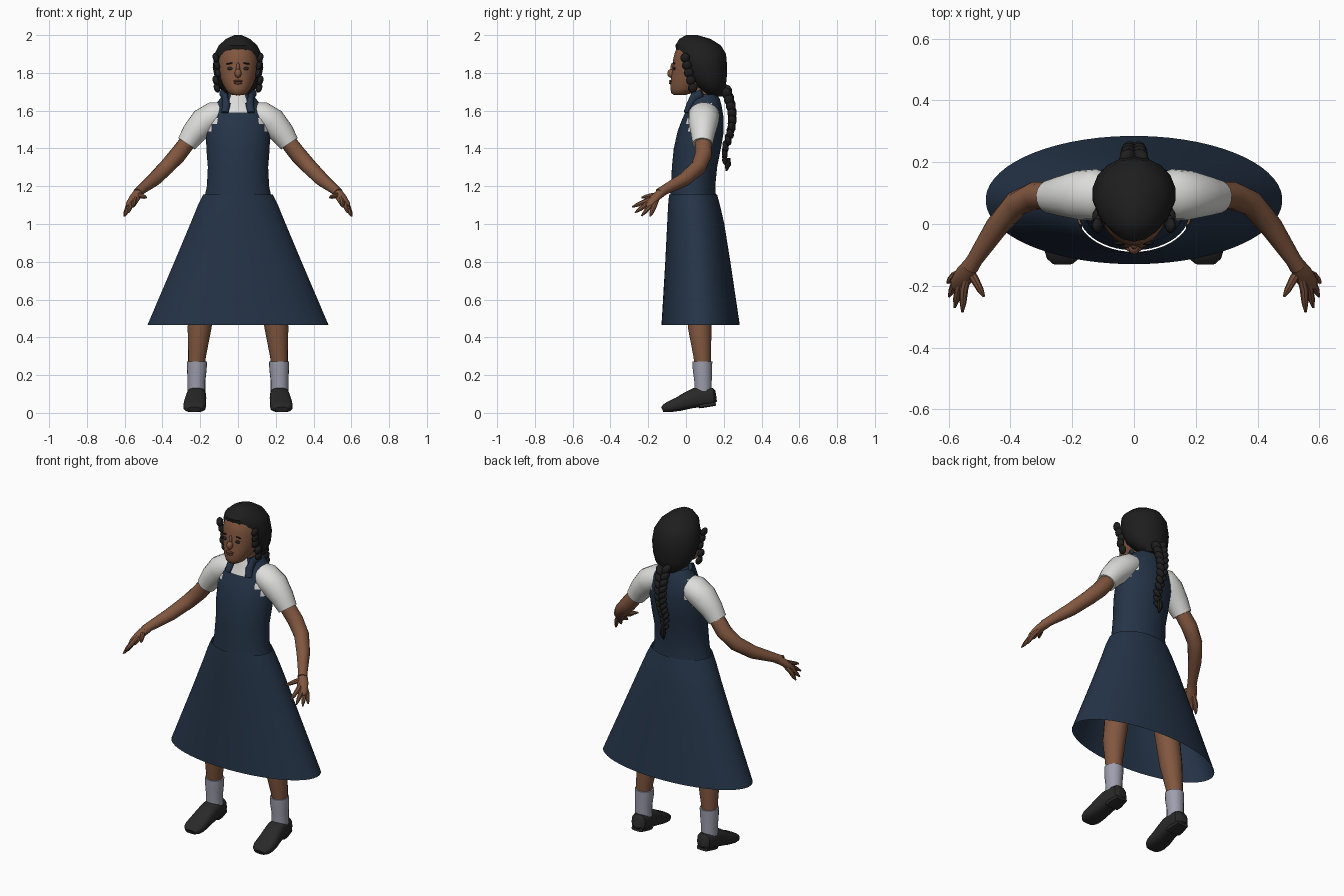
import bpy, bmesh, math
from mathutils import Vector, Matrix

if "Cube" in bpy.data.objects:
    bpy.data.objects.remove(bpy.data.objects["Cube"], do_unlink=True)


def material(name, r, g, b):
    m = bpy.data.materials.new(name)
    m.use_nodes = True
    m.diffuse_color = (r, g, b, 1)
    bsdf = next(n for n in m.node_tree.nodes if n.type == "BSDF_PRINCIPLED")
    bsdf.inputs["Base Color"].default_value = (r, g, b, 1)
    bsdf.inputs["Roughness"].default_value = 0.9
    return m


navy = material("navy cloth", .018, .034, .064)
white = material("white cotton", .72, .72, .70)
skin = material("brown skin", .22, .095, .05)
hair = material("black hair", .013, .013, .013)
sock = material("grey sock", .34, .34, .42)
leather = material("black leather", .022, .022, .022)
eye = material("dark eye", .02, .02, .025)
lip = material("dark lip", .13, .05, .035)


def finish(name, bm, mats, rule=None, angle=40):
    bmesh.ops.recalc_face_normals(bm, faces=bm.faces)
    if rule:
        for f in bm.faces:
            f.material_index = rule(f.calc_center_median())
    me = bpy.data.meshes.new(name)
    bm.to_mesh(me)
    bm.free()
    for m in mats:
        me.materials.append(m)
    ob = bpy.data.objects.new(name, me)
    bpy.context.collection.objects.link(ob)
    bpy.ops.object.select_all(action="DESELECT")
    ob.select_set(True)
    bpy.context.view_layer.objects.active = ob
    bpy.ops.object.shade_smooth_by_angle(angle=math.radians(angle))
    return ob


def skin_rings(name, rings, mats, caps=True, rule=None):
    """Bridge a list of point loops into a surface."""
    bm = bmesh.new()
    loops = [[bm.verts.new(p) for p in ring] for ring in rings]
    n = len(loops[0])
    for a, b in zip(loops, loops[1:]):
        for i in range(n):
            j = (i + 1) % n
            bm.faces.new((a[i], a[j], b[j], b[i]))
    if caps:
        bm.faces.new(loops[0])
        bm.faces.new(loops[-1])
    return finish(name, bm, mats, rule)


def stack(name, levels, mats, n=32, caps=True, rule=None):
    """Horizontal ellipses given as height, half width, front y, back y."""
    rings = []
    for z, rx, y0, y1 in levels:
        turn = [2 * math.pi * (i + .5) / n for i in range(n)]
        rings.append([Vector((rx * math.cos(a), (y0 + y1) / 2 + (y1 - y0) / 2 * math.sin(a), z))
                      for a in turn])
    return skin_rings(name, rings, mats, caps, rule)


def tube(name, path, mat, n=14, power=1.0):
    """Limb along points given as x, y, z, half width, optional half height."""
    pts = [Vector(p[:3]) for p in path]
    whole = (pts[-1] - pts[0]).normalized()
    ref = Vector((0, 1, 0)) if abs(whole.z) > .85 else Vector((0, 0, 1))
    rings = []
    for i, p in enumerate(path):
        t = (pts[min(i + 1, len(pts) - 1)] - pts[max(i - 1, 0)]).normalized()
        u = t.cross(ref).normalized()
        v = u.cross(t)
        ring = []
        for k in range(n):
            a = 2 * math.pi * k / n
            c, s = math.cos(a), math.sin(a)
            c, s = math.copysign(abs(c) ** power, c), math.copysign(abs(s) ** power, s)
            ring.append(pts[i] + u * c * p[3] + v * s * p[-1])
        rings.append(ring)
    return skin_rings(name, rings, [mat])


def ball(name, centre, size, mat, tilt=0, pitch=0):
    bm = bmesh.new()
    m = (Matrix.Translation(centre) @ Matrix.Rotation(tilt, 4, "Y")
         @ Matrix.Rotation(pitch, 4, "X") @ Matrix.Diagonal((*size, 1)))
    bmesh.ops.create_uvsphere(bm, u_segments=12, v_segments=8, radius=1, matrix=m)
    return finish(name, bm, [mat], angle=60)


# Skirt: open flared cone
stack("skirt", [(.465, .48, -.13, .285), (.8, .337, -.11, .235), (1.0, .253, -.1, .203),
                (1.1, .212, -.095, .18), (1.155, .185, -.09, .165)], [navy], 64, caps=False)


# Bodice: navy pinafore with white blouse at the armholes and throat
def bodice_rule(c):
    armhole = abs(c.x) > (.115 if c.z > 1.53 else .145) and 1.49 < c.z < 1.635
    throat = abs(c.x) < .042 and c.y < .08 and c.z > 1.59
    return int(armhole or throat)


stack("bodice", [(1.13, .18, -.085, .16), (1.2, .165, -.08, .155), (1.3, .16, -.075, .165),
                 (1.4, .168, -.065, .185), (1.49, .17, -.045, .2), (1.53, .168, -.03, .2),
                 (1.56, .162, -.018, .2), (1.59, .152, -.005, .195), (1.62, .135, .008, .19),
                 (1.64, .115, .014, .185), (1.66, .098, .02, .18), (1.685, .08, .028, .165)],
      [navy, white], 48, rule=bodice_rule)

# Collar wings framing the throat
for s, side in ((1, "left"), (-1, "right")):
    tube(side + "_collar", [(s * .088, .085, 1.695, .012, .02), (s * .07, .045, 1.675, .016, .025),
                            (s * .062, .02, 1.63, .022, .02), (s * .07, .0, 1.59, .02, .012)], navy, 10)

# Neck and head
stack("neck", [(1.6, .06, .03, .15), (1.69, .053, .025, .135), (1.78, .055, .02, .14)], [skin], 20)
stack("head", [(1.682, .028, -.065, -.005), (1.695, .052, -.079, .04), (1.715, .067, -.083, .08),
               (1.745, .083, -.083, .12), (1.78, .096, -.078, .15), (1.82, .106, -.072, .17),
               (1.87, .108, -.069, .175), (1.91, .101, -.059, .17), (1.945, .08, -.043, .14),
               (1.97, .045, -.005, .1)], [skin], 28)
ball("nose", (0, -.077, 1.797), (.018, .022, .024), skin)
ball("nose_bridge", (0, -.07, 1.825), (.01, .012, .03), skin)
ball("upper_lip", (0, -.081, 1.757), (.026, .01, .006), lip)
ball("lower_lip", (0, -.081, 1.746), (.021, .01, .007), lip)

# Hair cap and plait
stack("hair_cap", [(1.675, .04, .11, .19), (1.715, .098, .065, .205), (1.76, .122, .01, .215),
                   (1.83, .136, -.025, .218), (1.9, .127, -.045, .212), (1.945, .104, -.057, .185),
                   (1.98, .064, -.035, .13), (2.0, .02, .0, .06)], [hair], 18)
COUNT = 11
for i in range(COUNT):
    f = i / (COUNT - 1)
    w = .027 - .015 * f
    y = .205 + .04 * math.sin(math.pi * min(1, f * 1.1 + .08))
    for s in (1, -1):
        ball("plait_strand", (s * w * .75, y, 1.7 - .36 * f - .008 * s),
             (w * .85, w * 1.05, .033 - .008 * f), hair, s * .6, .25)
tube("plait_tail", [(0, .22, 1.35, .014), (0, .222, 1.315, .017), (0, .213, 1.28, .004)], hair, 8)

for s, side in ((1, "left"), (-1, "right")):
    def limb(part, path, mat, n=14, power=1.0):
        tube(side + "_" + part, [(s * p[0], *p[1:]) for p in path], mat, n, power)

    # Face details and side locks
    ball(side + "_eye", (s * .041, -.062, 1.823), (.016, .007, .009), eye)
    ball(side + "_brow", (s * .043, -.062, 1.85), (.022, .005, .004), hair, s * .12)
    for k in range(5):
        ball(side + "_lock", (s * (.112 + .007 * math.sin(k * 2.1)), .035 - .01 * k, 1.72 + .04 * k),
             (.016, .025, .026), hair, s * .3)

    # Sleeve and arm
    limb("sleeve", [(.07, .095, 1.6, .06, .05), (.12, .095, 1.58, .083, .072), (.18, .093, 1.54, .08, .077),
                    (.235, .09, 1.48, .065, .065), (.272, .088, 1.425, .054)], white, 18)
    limb("arm", [(.25, .09, 1.455, .044), (.32, .092, 1.365, .045), (.38, .066, 1.3, .042),
                 (.445, -.01, 1.235, .037), (.515, -.115, 1.18, .026), (.53, -.14, 1.163, .027)], skin)

    # Hand: palm, four fingers and thumb
    limb("palm", [(.523, -.125, 1.172, .024), (.545, -.16, 1.142, .032, .022),
                  (.567, -.195, 1.105, .03, .018), (.575, -.21, 1.092, .018, .01)], skin)
    fingers = {"index_finger": ((.55, -.21, 1.122), (.555, -.285, 1.09)),
               "middle_finger": ((.566, -.205, 1.106), (.58, -.27, 1.06)),
               "ring_finger": ((.578, -.19, 1.095), (.598, -.235, 1.043)),
               "little_finger": ((.583, -.17, 1.092), (.603, -.19, 1.04)),
               "thumb": ((.515, -.18, 1.15), (.485, -.235, 1.14))}
    for part, (base, tip) in fingers.items():
        a, b = Vector(base), Vector(tip)
        root = Vector((.535, -.145, 1.155))
        limb(part, [(*root, .014), (*a, .014), (*a.lerp(b, .6), .011), (*b, .004)], skin, 8)

    # Leg, sock and shoe
    limb("leg", [(.22, .088, .24, .043), (.217, .086, .3, .047), (.204, .073, .45, .063),
                 (.18, .07, .62, .068), (.13, .07, 1.0, .085)], skin, 18)
    limb("sock", [(.22, .09, .1, .047), (.22, .09, .17, .047), (.218, .087, .23, .052),
                  (.217, .087, .272, .053)], sock, 18)
    limb("shoe", [(.217, .158, .09, .025, .03), (.218, .145, .088, .043, .045), (.22, .1, .085, .051, .053),
                  (.221, .05, .08, .053, .053), (.224, .01, .066, .056, .046), (.228, -.04, .046, .06, .037),
                  (.23, -.085, .033, .06, .03), (.231, -.11, .025, .052, .023),
                  (.231, -.126, .018, .034, .014)], leather, 18, .7)
    limb("heel", [(.218, .157, .05, .036, .012), (.219, .1, .042, .047, .014),
                  (.22, .07, .038, .046, .014)], leather, 12, .5)
